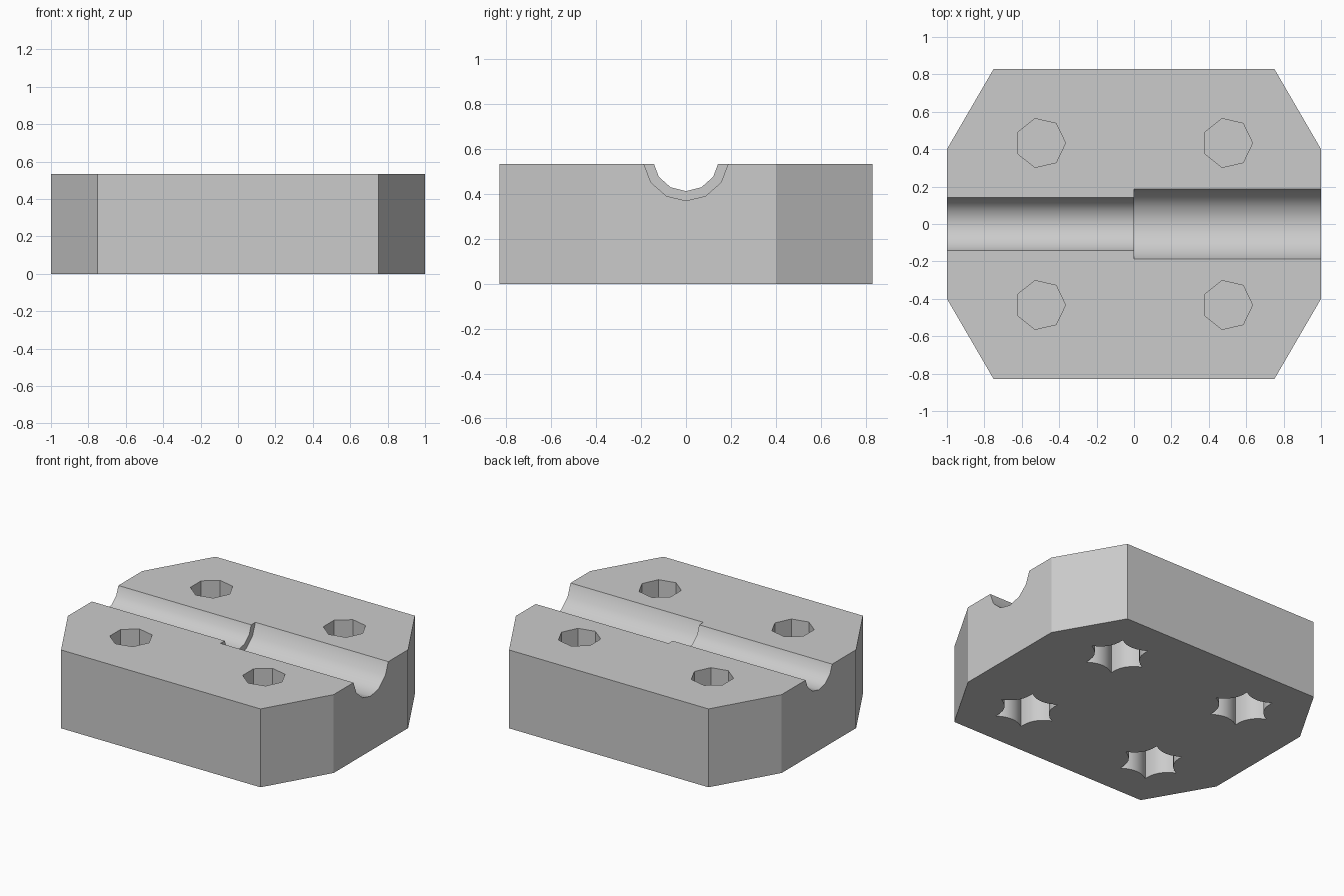
import bpy, bmesh, math
from mathutils import Matrix, Vector

default = bpy.data.objects.get("Cube")
if default:
    bpy.data.objects.remove(default, do_unlink=True)

HEIGHT = 0.533
AXIS_Z = 0.56          # centre line of the stepped groove

grey = bpy.data.materials.new("plain grey")
grey.use_nodes = True
grey.diffuse_color = (0.6, 0.6, 0.6, 1)
grey.node_tree.nodes["Principled BSDF"].inputs["Base Color"].default_value = (0.6, 0.6, 0.6, 1)


def prism(name, outline, low, high, matrix=Matrix()):
    """Extrude a flat outline along local z, then place it."""
    bm = bmesh.new()
    base = bm.faces.new([bm.verts.new((x, y, low)) for x, y in outline])
    top = bmesh.ops.extrude_face_region(bm, geom=[base])["geom"]
    moved = [v for v in top if isinstance(v, bmesh.types.BMVert)]
    bmesh.ops.translate(bm, verts=moved, vec=(0, 0, high - low))
    bmesh.ops.recalc_face_normals(bm, faces=bm.faces)
    bm.transform(matrix)
    mesh = bpy.data.meshes.new(name)
    bm.to_mesh(mesh)
    bm.free()
    mesh.materials.append(grey)
    obj = bpy.data.objects.new(name, mesh)
    bpy.context.collection.objects.link(obj)
    return obj


def polygon(radius, sides):
    return [(radius * math.cos(math.tau * i / sides), radius * math.sin(math.tau * i / sides))
            for i in range(sides)]


def scalloped_hexagon(radius, sag, steps=6):
    """Hexagon whose sides bow inward."""
    corners = [Vector(p) for p in polygon(radius, 6)]
    points = []
    for a, b in zip(corners, corners[1:] + corners[:1]):
        inward = -(a + b).normalized()
        for i in range(steps):
            t = i / steps
            points.append(tuple(a.lerp(b, t) + inward * sag * 4 * t * (1 - t)))
    return points


def cut(target, cutter):
    mod = target.modifiers.new("cut", "BOOLEAN")
    mod.operation = "DIFFERENCE"
    mod.solver = "EXACT"
    mod.object = cutter
    bpy.context.view_layer.objects.active = target
    bpy.ops.object.modifier_apply(modifier=mod.name)
    bpy.data.objects.remove(cutter, do_unlink=True)


# Block with four clipped corners
quarter = [(1.0, 0.4), (0.75, 0.83)]
half = quarter + [(-x, y) for x, y in reversed(quarter)]
block = prism("clamp_block", half + [(-x, -y) for x, y in half], 0, HEIGHT)

# Stepped groove along x; polygon corner points straight down
along_x = Matrix.Translation((0, 0, AXIS_Z)) @ Matrix.Rotation(math.pi / 2, 4, "Y")
cut(block, prism("narrow_groove_cutter", polygon(0.147, 13), -1.1, 0.05, along_x))
cut(block, prism("wide_groove_cutter", polygon(0.19, 13), 0, 1.1, along_x))

# Bolt holes from above and nut pockets from below, with a thin web between
for sx in (-1, 1):
    for sy in (-1, 1):
        place = Matrix.Translation((0.5 * sx, 0.433 * sy, 0))
        cut(block, prism("bolt_hole_cutter", polygon(0.134, 7), 0.22, 0.7, place))
        cut(block, prism("nut_pocket_cutter", scalloped_hexagon(0.203, 0.035), -0.1, 0.2, place))

# Smooth curved walls, keep edges sharp
bpy.ops.object.select_all(action="DESELECT")
block.select_set(True)
bpy.context.view_layer.objects.active = block
bpy.ops.object.shade_smooth_by_angle(angle=math.radians(30))
